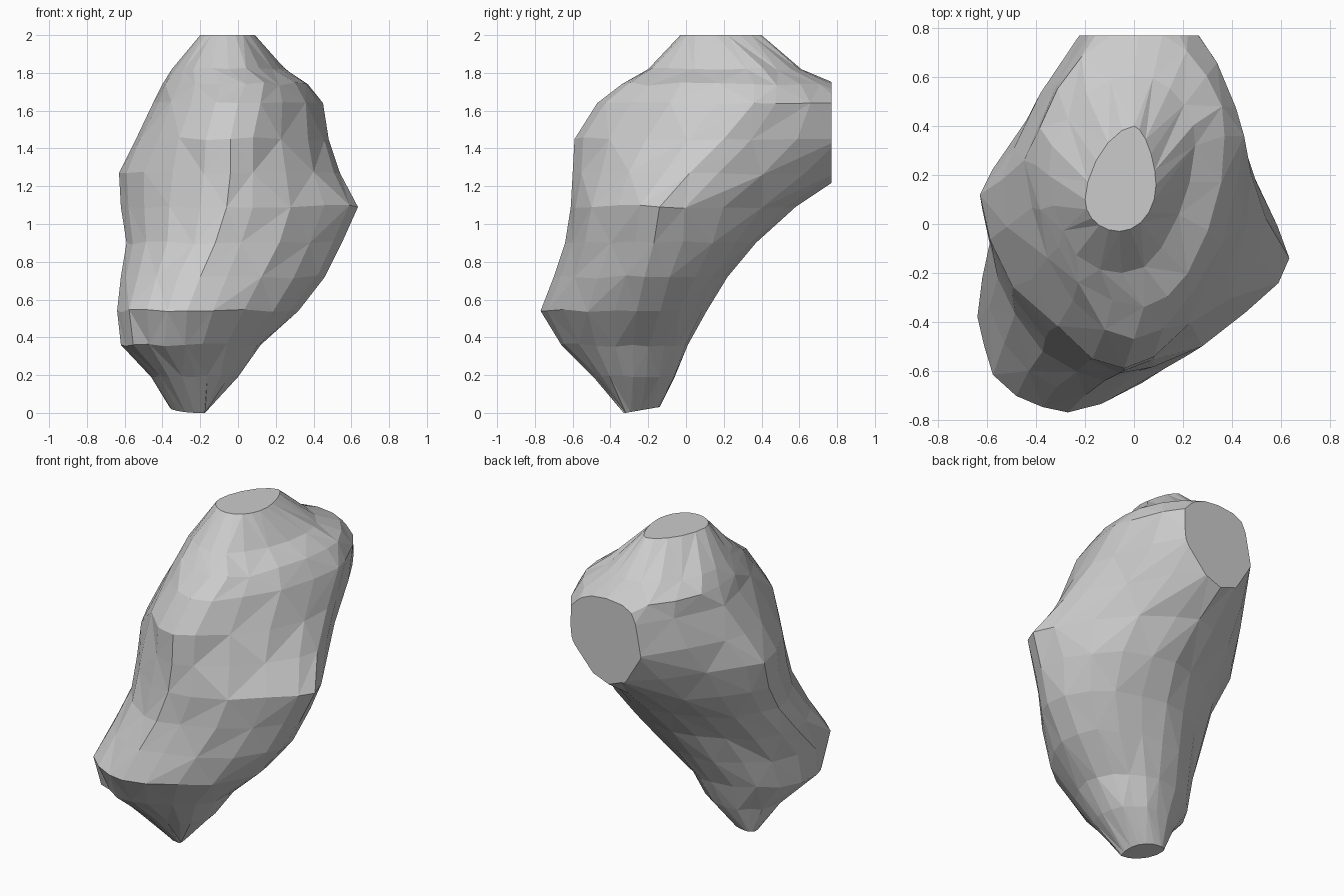
import bpy, bmesh, math, random

if "Cube" in bpy.data.objects:
    bpy.data.objects.remove(bpy.data.objects["Cube"])

random.seed(7)
SIDES = 20

# Level: z, right (x, y), back (x, y), left (x, y), front (x, y)
LEVELS = [
    (0.02, (-.17, -.28), (-.32, -.14), (-.36, -.17), (-.18, -.33)),
    (0.19, (.00, -.28), (-.22, -.06), (-.46, -.28), (-.22, -.49)),
    (0.36, (.12, -.28), (-.18, .01), (-.62, -.42), (-.28, -.66)),
    (0.54, (.32, -.26), (-.12, .11), (-.64, -.38), (-.27, -.77)),
    (0.72, (.46, -.22), (-.06, .22), (-.62, -.22), (-.20, -.70)),
    (0.90, (.55, -.17), (.00, .37), (-.59, -.08), (-.12, -.64)),
    (1.09, (.635, -.14), (.00, .58), (-.62, .06), (-.06, -.61)),
    (1.27, (.54, .02), (.00, .85), (-.63, .12), (-.04, -.60)),
    (1.45, (.48, .20), (.02, 1.04), (-.54, .18), (-.04, -.59)),
    (1.64, (.45, .36), (.02, .99), (-.45, .26), (.00, -.47)),
    (1.74, (.37, .36), (.02, .80), (-.40, .24), (.04, -.34)),
    (1.82, (.25, .32), (.00, .61), (-.35, .20), (-.05, -.20)),
    (2.00, (.09, .16), (.00, .40), (-.20, .10), (-.06, -.03)),
]

# Corner fullness per level (1 round, 2 straight):
# back right, back left, front left, front right
POWERS = [
    (1.0, 1.1, 1.1, 1.1), (1.0, 0.95, 1.05, 1.1), (1.0, 1.0, 1.0, 1.2),
    (1.0, 1.1, 1.0, 1.3), (1.0, 1.2, 1.1, 1.3), (1.1, 1.2, 1.2, 1.3),
    (1.4, 1.3, 1.2, 1.35), (1.45, 1.6, 1.2, 1.3), (1.45, 1.65, 1.15, 1.2),
    (1.4, 1.6, 1.1, 1.2), (1.1, 1.1, 1.0, 1.1), (1.0, 1.1, 1.0, 1.1),
    (1.2, 1.2, 1.0, 1.0),
]


def outline(powers, right, back, left, front):
    """Closed outline through four extreme points."""
    pts = []
    for i in range(SIDES):
        a = 2 * math.pi * i / SIDES
        c, s = math.cos(a), math.sin(a)
        side = right if c >= 0 else left
        end = back if s >= 0 else front
        p = powers[i * 4 // SIDES]
        c, s = abs(c) ** p, abs(s) ** p
        pts.append((end[0] + (side[0] - end[0]) * c,
                    side[1] + (end[1] - side[1]) * s))
    return pts


bm = bmesh.new()

# Stacked outlines, with slight roughness between the flat ends
rings = []
for n, (z, *ext) in enumerate(LEVELS):
    inner = 0 < n < len(LEVELS) - 1
    ring = []
    for i, (x, y) in enumerate(outline(POWERS[n], *ext)):
        r = 0.01 if inner and i % 5 and y < .55 else 0
        ring.append(bm.verts.new((x + random.uniform(-r, r),
                                  y + random.uniform(-r, r),
                                  z + random.uniform(-r, r))))
    rings.append(ring)

# Lowest tip slopes down to the ground
for v in rings[0]:
    v.co.z = max(0.0, min(0.03, 0.03 * (v.co.y + .32) / .17))

# Triangulated rock surface
for n, (lo, hi) in enumerate(zip(rings, rings[1:])):
    for i in range(SIDES):
        j = (i + 1) % SIDES
        a, b, c, d = lo[i], lo[j], hi[j], hi[i]
        tris = [(a, b, c), (a, c, d)] if (i + n) % 2 else [(a, b, d), (b, c, d)]
        for t in tris:
            bm.faces.new(t)
bm.faces.new(rings[-1])
bm.faces.new(list(reversed(rings[0])))

# Flat cut on the back
cut = bmesh.ops.bisect_plane(bm, geom=bm.verts[:] + bm.edges[:] + bm.faces[:],
                             plane_co=(0, .77, 0), plane_no=(0, 1, 0),
                             clear_outer=True)
edges = [e for e in cut["geom_cut"] if isinstance(e, bmesh.types.BMEdge)]
bmesh.ops.holes_fill(bm, edges=edges, sides=0)
bmesh.ops.recalc_face_normals(bm, faces=bm.faces[:])

mesh = bpy.data.meshes.new("rock")
bm.to_mesh(mesh)
bm.free()
rock = bpy.data.objects.new("rock", mesh)
bpy.context.collection.objects.link(rock)
